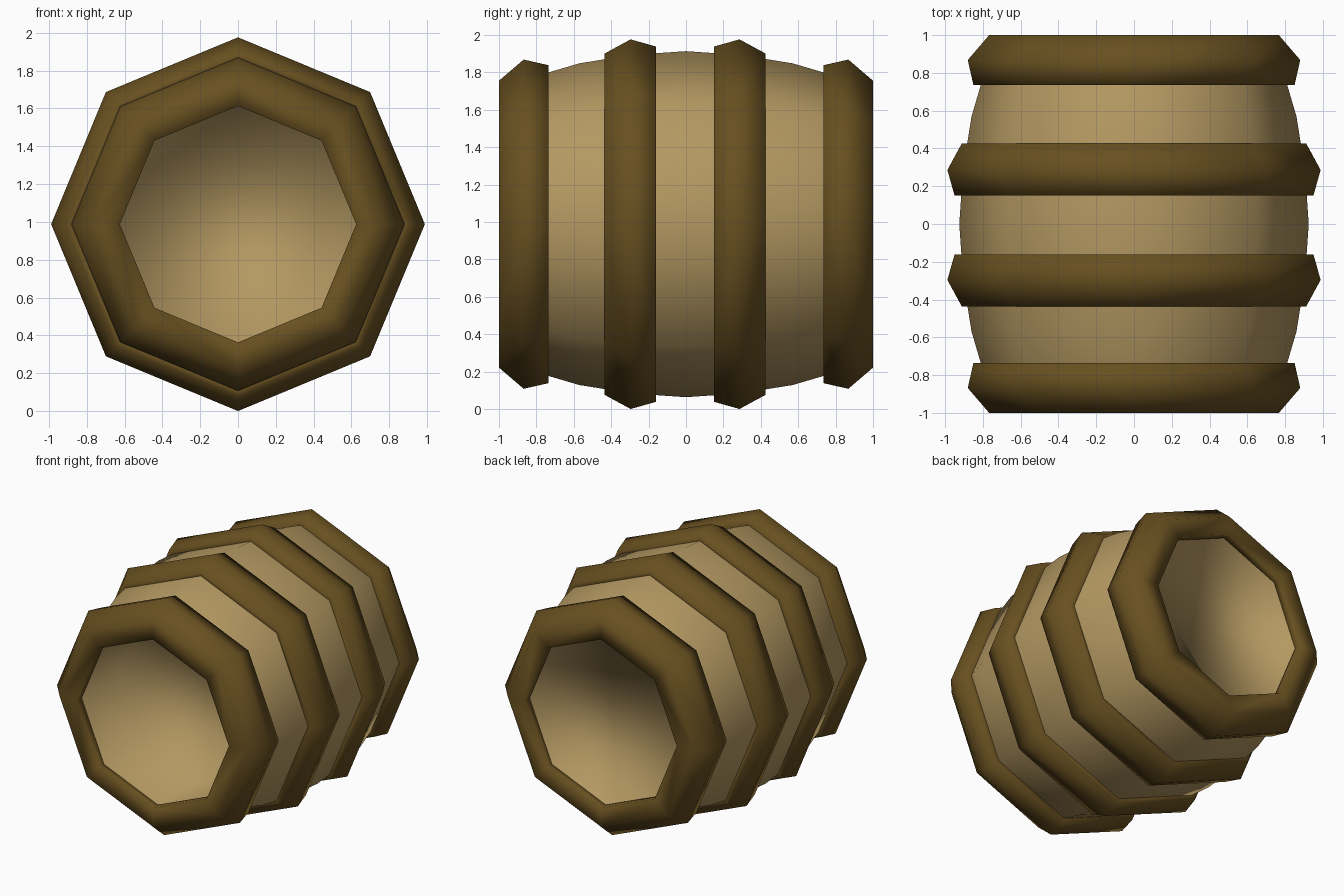
import bpy, bmesh, math

if "Cube" in bpy.data.objects:
    bpy.data.objects.remove(bpy.data.objects["Cube"])

SIDES = 8
CZ = 0.988  # height of the barrel axis


def material(name, rgb):
    m = bpy.data.materials.new(name)
    m.diffuse_color = (*rgb, 1)
    m.use_nodes = True
    m.node_tree.nodes["Principled BSDF"].inputs["Base Color"].default_value = m.diffuse_color
    return m


tan = material("tan wood", (0.455, 0.315, 0.122))
brown = material("dark brown band", (0.138, 0.08, 0.0145))


def lathe(name, profile, mat, closed):
    """Revolve (y, radius) points round the y axis; open profiles get end caps."""
    bm = bmesh.new()
    rings = []
    for y, r in profile:
        rings.append([bm.verts.new((r * math.sin(a), y, CZ + r * math.cos(a)))
                      for a in (2 * math.pi * i / SIDES for i in range(SIDES))])
    n = len(rings)
    for k in range(n if closed else n - 1):
        a, b = rings[k], rings[(k + 1) % n]
        for i in range(SIDES):
            j = (i + 1) % SIDES
            bm.faces.new((a[i], a[j], b[j], b[i]))
    if not closed:
        bm.faces.new(rings[0])
        bm.faces.new(rings[-1])
    bmesh.ops.recalc_face_normals(bm, faces=bm.faces)
    for f in bm.faces:
        f.smooth = True
    me = bpy.data.meshes.new(name)
    bm.to_mesh(me)
    bm.free()
    me.materials.append(mat)
    ob = bpy.data.objects.new(name, me)
    bpy.context.collection.objects.link(ob)
    return ob


# Bulging body with a recessed lid at each end
outer = [(0.95, 0.735), (0.74, 0.81), (0.57, 0.86), (0.29, 0.905)]
front = [(-0.45, 0.65), (-0.95, 0.63)] + [(-y, r) for y, r in outer]
back = outer[::-1] + [(0.955, 0.63), (0.93, 0.63)]
lathe("barrel_body", front + [(0, 0.925)] + back, tan, False)

# Bands: two ridged middle hoops and two end rims wrapping over the edge
hoop = [(0.43, 0.86), (0.43, 0.912), (0.29, 0.988), (0.155, 0.95), (0.155, 0.88)]
rim = [(0.735, 0.77), (0.735, 0.85), (0.868, 0.88), (1.0, 0.767),
       (1.0, 0.625), (0.945, 0.625)]
for side, s, shift in (("front", -1, -0.006), ("back", 1, -0.004)):
    lathe(side + "_hoop", [(s * y + shift, r) for y, r in hoop], brown, True)
    lathe(side + "_rim", [(s * y, r) for y, r in rim], brown, True)
